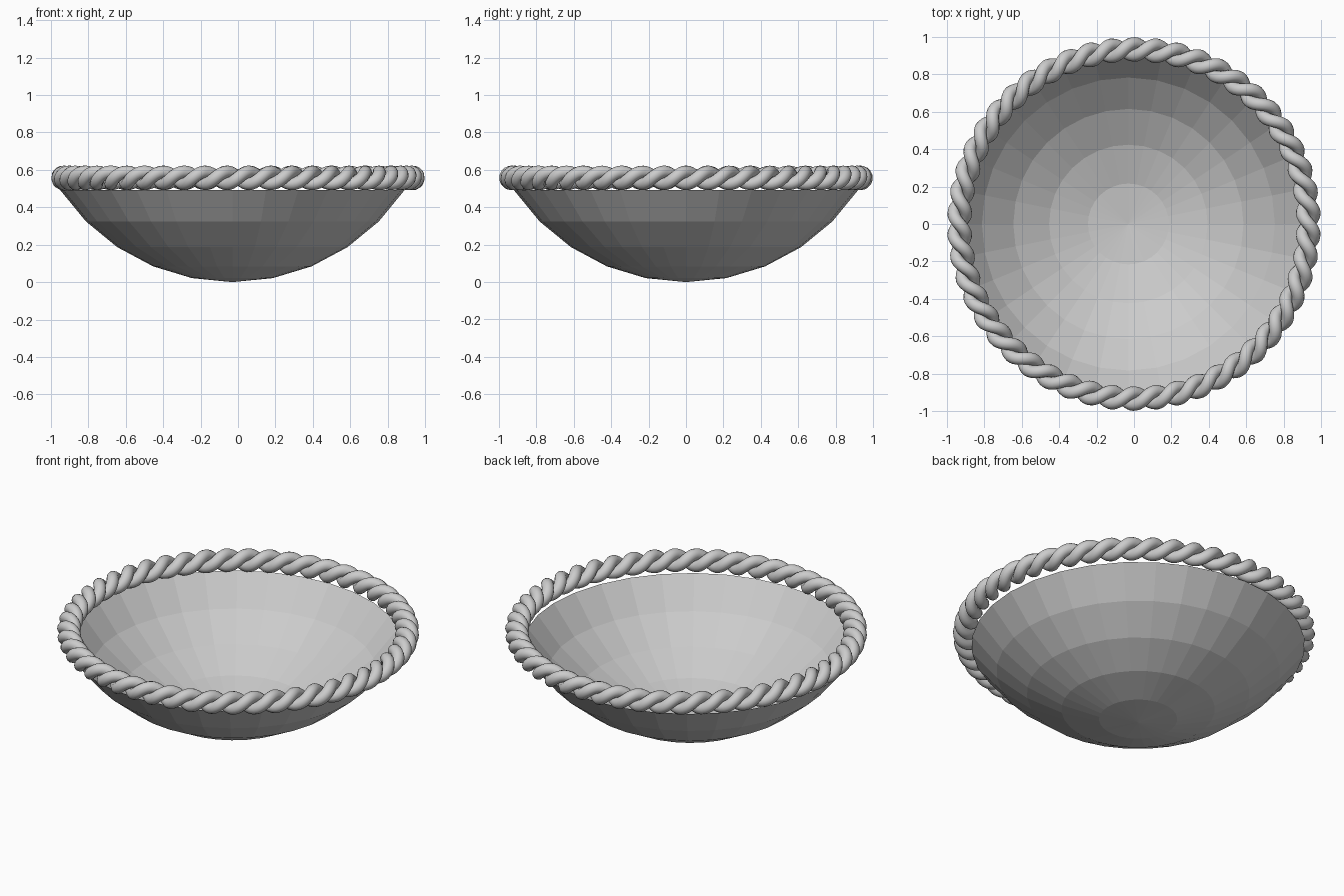
import bpy, bmesh, math
from math import sin, cos, pi

if "Cube" in bpy.data.objects:
    bpy.data.objects.remove(bpy.data.objects["Cube"])

# Bowl: faceted lower cap of a 32 x 16 sphere, open on top
R, SEG, RINGS = 1.107, 32, 5
bm = bmesh.new()
bmesh.ops.create_uvsphere(bm, u_segments=SEG, v_segments=16, radius=R)
cut = -R * cos(pi / 16 * RINGS) + 0.01
bmesh.ops.delete(bm, geom=[v for v in bm.verts if v.co.z > cut], context='VERTS')
me = bpy.data.meshes.new("bowl")
bm.to_mesh(me)
bm.free()
bowl = bpy.data.objects.new("bowl", me)
bowl.location = (-0.03, 0, R)
bpy.context.collection.objects.link(bowl)

# Rope rim: two tubes wound round a circle
RIM, Z, WIND, TUBE, TWISTS, N = 0.933, 0.557, 0.032, 0.034, 25, 500


def strand(name, phase):
    cu = bpy.data.curves.new(name, 'CURVE')
    cu.dimensions = '3D'
    cu.bevel_depth = TUBE
    cu.bevel_resolution = 4
    sp = cu.splines.new('POLY')
    sp.points.add(N - 1)
    sp.use_cyclic_u = True
    for i, p in enumerate(sp.points):
        a = 2 * pi * i / N
        t = TWISTS * a + phase
        r = RIM + WIND * cos(t)
        p.co = (r * sin(a), -r * cos(a), Z + WIND * sin(t), 1)
    sp.use_smooth = True
    ob = bpy.data.objects.new(name, cu)
    bpy.context.collection.objects.link(ob)


strand("rope_strand_a", 0)
strand("rope_strand_b", pi)
